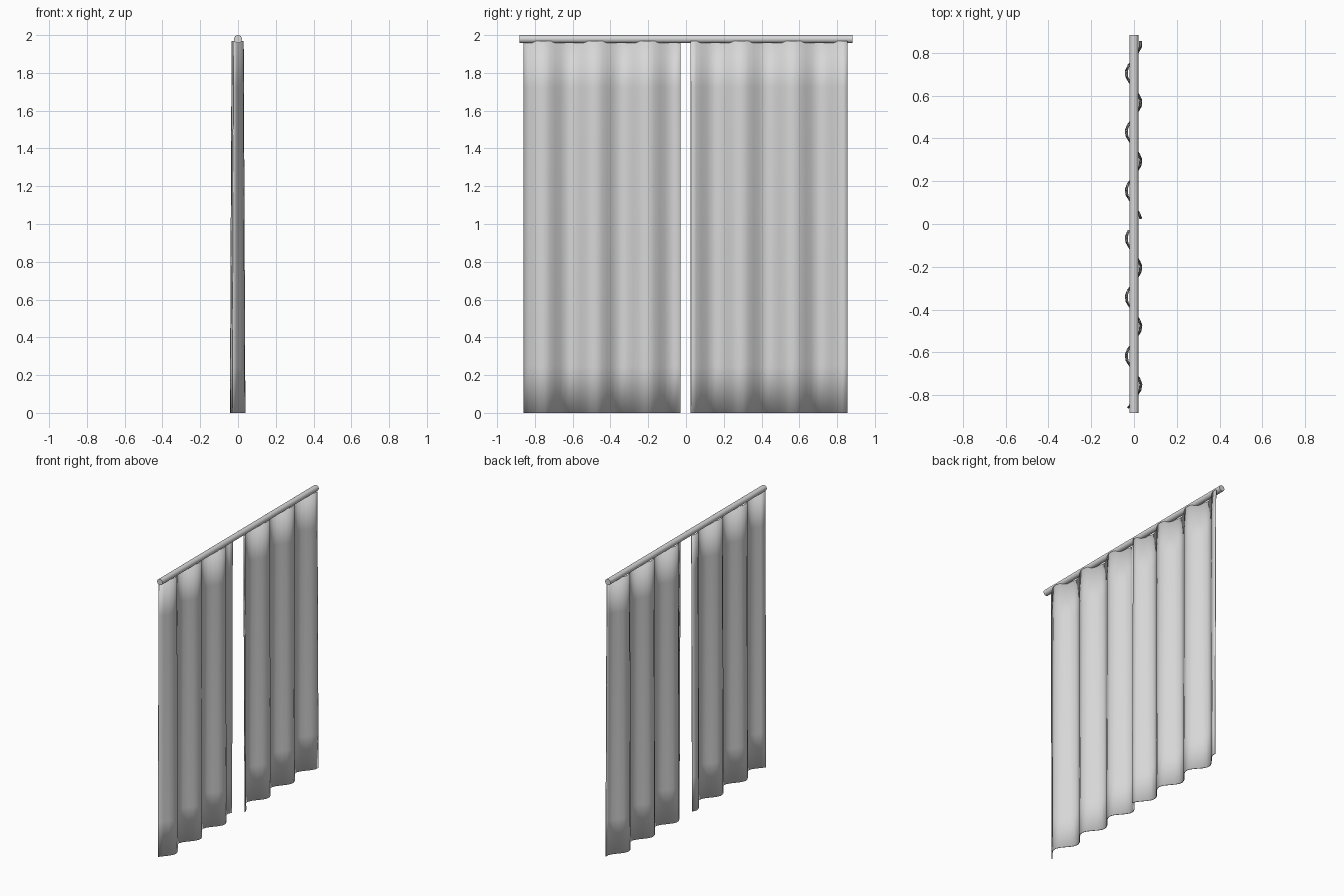
import bpy, bmesh, math
from mathutils import Vector

cube = bpy.data.objects.get("Cube")
if cube:
    bpy.data.objects.remove(cube, do_unlink=True)

# One light grey for rod and cloth
grey = bpy.data.materials.new("light_grey")
grey.use_nodes = True
colour = (0.68, 0.68, 0.68, 1.0)
grey.diffuse_color = colour
shader = next(n for n in grey.node_tree.nodes if n.type == 'BSDF_PRINCIPLED')
shader.inputs["Base Color"].default_value = colour

PERIOD = 0.275      # spacing of the folds
TOP = 1.97          # top edge of the cloth
THICKNESS = 0.005


def smooth(obj):
    bpy.ops.object.select_all(action='DESELECT')
    obj.select_set(True)
    bpy.context.view_layer.objects.active = obj
    bpy.ops.object.shade_smooth_by_angle(angle=math.radians(45))


def curtain(name, y_start, y_end, fold_peak, columns=30, rows=8):
    """Wavy sheet whose folds deepen a little towards the hem."""
    bm = bmesh.new()
    grid = []
    for r in range(rows + 1):
        t = r / rows
        depth = 0.039 - 0.009 * t
        row = []
        for c in range(columns + 1):
            y = y_start + (y_end - y_start) * c / columns
            x = depth * math.cos(math.tau * (y - fold_peak) / PERIOD)
            row.append(bm.verts.new(Vector((x - 0.002, y, TOP * t))))
        grid.append(row)
    for low, high in zip(grid, grid[1:]):
        for c in range(columns):
            bm.faces.new((low[c], low[c + 1], high[c + 1], high[c]))
    mesh = bpy.data.meshes.new(name)
    bm.to_mesh(mesh)
    bm.free()
    mesh.materials.append(grey)
    obj = bpy.data.objects.new(name, mesh)
    bpy.context.collection.objects.link(obj)
    smooth(obj)
    # Cloth thickness
    solid = obj.modifiers.new("cloth_thickness", 'SOLIDIFY')
    solid.thickness = THICKNESS
    solid.offset = 0
    return obj


# Two cloth panels with a gap between them
curtain("left_panel", 0.025, 0.855, 0.568)
curtain("right_panel", -0.86, -0.03, -0.48)

# Round rod along the top
bpy.ops.mesh.primitive_cylinder_add(vertices=24, radius=0.021, depth=1.765,
                                    location=(0, 0, 1.979),
                                    rotation=(math.pi / 2, 0, 0))
rod = bpy.context.object
rod.name = "curtain_rod"
rod.data.materials.append(grey)
smooth(rod)
